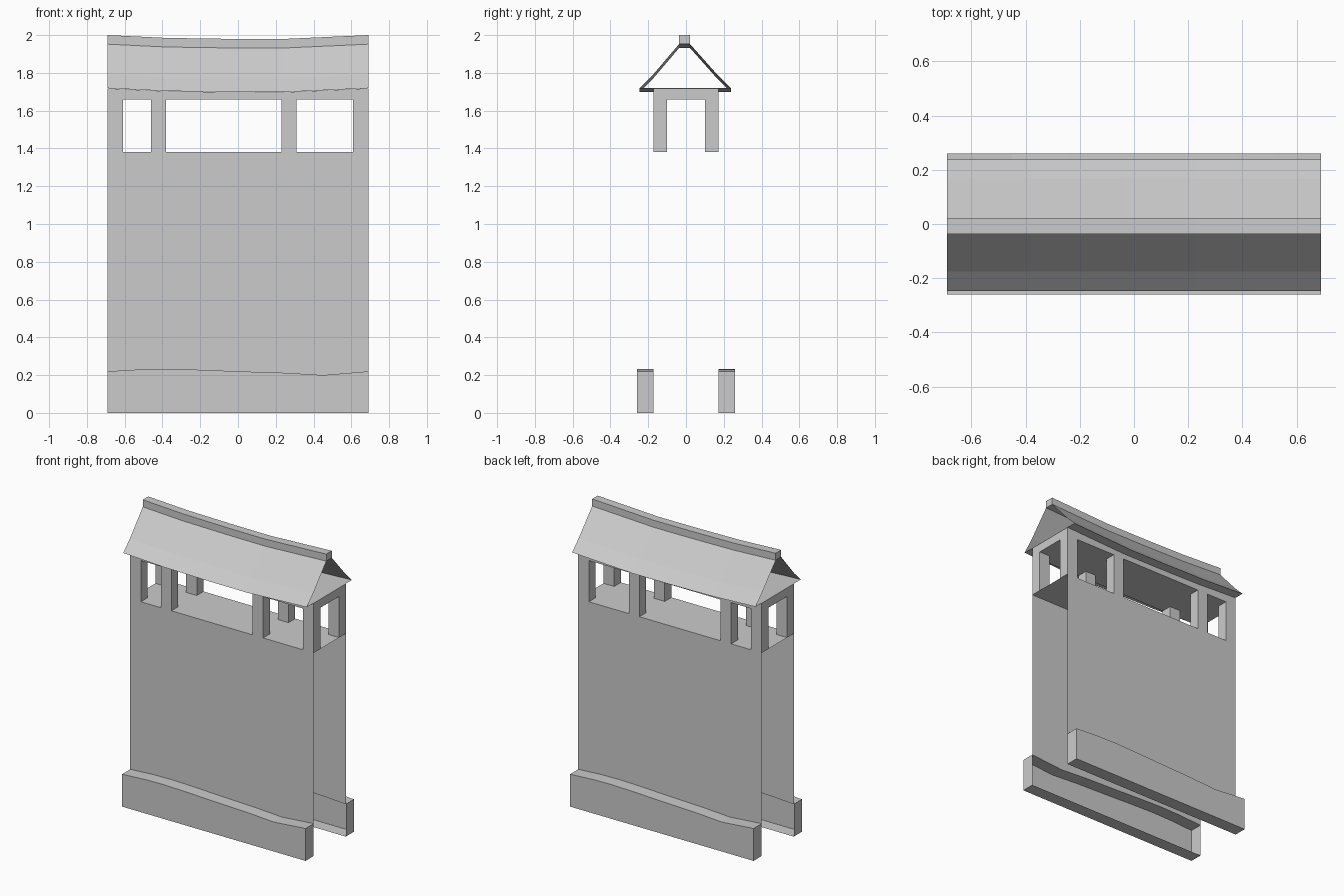
import bpy, bmesh

if "Cube" in bpy.data.objects:
    bpy.data.objects.remove(bpy.data.objects["Cube"])

HX, WY, BY = 0.69, 0.172, 0.26      # half length, wall face, plinth face
Z_SILL, Z_LINTEL = 1.38, 1.66


def loft(name, xs, profile, cyclic=False, caps=False):
    """Sweep a y/z profile along x stations; profile(i, x) gives the points."""
    bm = bmesh.new()
    rings = [[bm.verts.new((x, y, z)) for y, z in profile(i, x)] for i, x in enumerate(xs)]
    n = len(rings[0])
    for a, b in zip(rings, rings[1:]):
        for k in range(n if cyclic else n - 1):
            m = (k + 1) % n
            bm.faces.new((a[k], a[m], b[m], b[k]))
    if caps:
        bm.faces.new(rings[0][::-1])
        bm.faces.new(rings[-1])
    bmesh.ops.recalc_face_normals(bm, faces=bm.faces[:])
    me = bpy.data.meshes.new(name)
    bm.to_mesh(me)
    bm.free()
    ob = bpy.data.objects.new(name, me)
    bpy.context.collection.objects.link(ob)
    return ob


def flip(ob):
    ob.data.flip_normals()


# Plinths (open on the inner side) and thin walls; the back is the front turned 180 degrees
base_x = [-0.69, -0.52, -0.38, -0.2, 0.0, 0.25, 0.45, 0.69]
base_z = [0.22, 0.23, 0.233, 0.228, 0.22, 0.212, 0.20, 0.22]
for side, s in (("front", 1), ("back", -1)):
    xs = [s * x for x in base_x]
    p = loft(side + "_plinth", xs,
             lambda i, x: [(-s * WY, 0), (-s * BY, 0), (-s * BY, base_z[i]), (-s * WY, base_z[i])],
             caps=True)
    w = loft(side + "_wall", xs, lambda i, x: [(-s * WY, base_z[i]), (-s * WY, Z_SILL)])
    if w.data.polygons[0].normal.y * s > 0:
        flip(w)

# Walkway floor
floor = loft("walkway_floor", [-HX, HX], lambda i, x: [(-WY, Z_SILL), (WY, Z_SILL)])
if floor.data.polygons[0].normal.z < 0:
    flip(floor)

# Posts, open at top and bottom
for n, (x0, x1) in enumerate([(-0.69, -0.61), (-0.46, -0.38), (0.23, 0.31), (0.61, 0.69)]):
    for side, s in (("front", -1), ("back", 1)):
        loft(f"{side}_post_{n + 1}", [x0, x1],
             lambda i, x: [(s * WY, Z_SILL), (s * 0.1, Z_SILL), (s * 0.1, Z_LINTEL), (s * WY, Z_LINTEL)],
             cyclic=True, caps=True)

# Lintel slab carrying the roof, its top following the sag
roof_x = [-0.69, -0.38, -0.04, 0.23, 0.69]
sag = [0, -0.015, -0.02, -0.021, 0]
loft("lintel", roof_x,
     lambda i, x: [(-WY, Z_LINTEL), (WY, Z_LINTEL), (WY, 1.718 + sag[i]), (-WY, 1.718 + sag[i])],
     cyclic=True, caps=True)

# Hollow sagging roof: two concave slopes with a flat soffit
loft("roof", roof_x,
     lambda i, x: [(y, z + sag[i]) for y, z in
                   [(-0.037, 1.952), (-0.175, 1.79), (-0.247, 1.719),
                    (0.238, 1.719), (0.166, 1.79), (0.022, 1.952)]])

# Ridge beam
loft("ridge_beam", roof_x,
     lambda i, x: [(y, z + sag[i]) for y, z in
                   [(-0.037, 1.952), (0.022, 1.952), (0.022, 2.0), (-0.037, 2.0)]],
     cyclic=True, caps=True)
